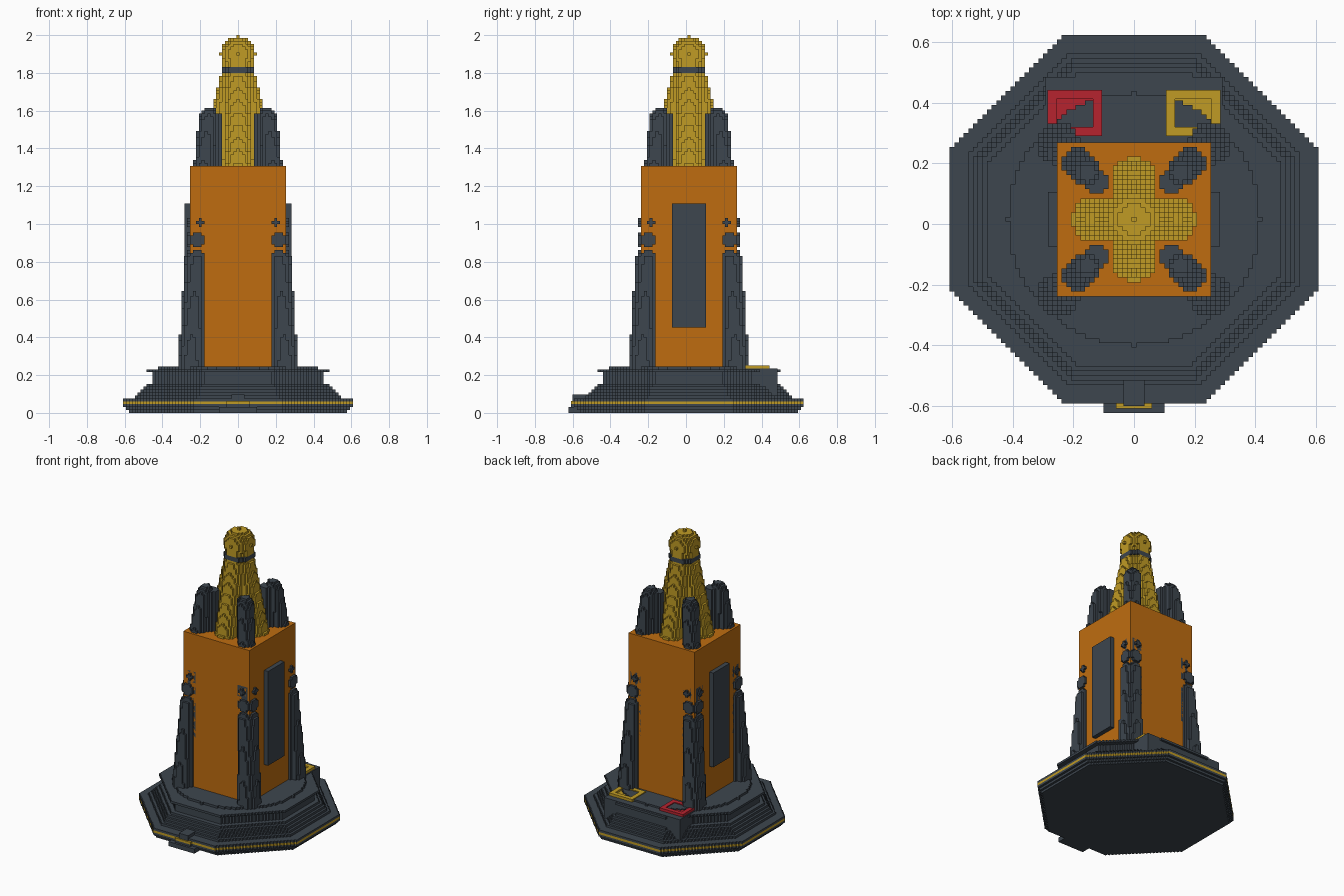
import bpy
import bmesh
from math import hypot

old = bpy.data.objects.get("Cube")
if old:
    bpy.data.objects.remove(old, do_unlink=True)

V = 2 / 130      # block size
SHIFT = V        # tower axis sits one block behind the origin


def material(name, rgb):
    m = bpy.data.materials.new(name)
    m.use_nodes = True
    m.diffuse_color = (*rgb, 1)
    m.node_tree.nodes["Principled BSDF"].inputs["Base Color"].default_value = (*rgb, 1)
    return m


SLATE = material("slate", (0.047, 0.061, 0.077))
ORANGE = material("orange", (0.52, 0.152, 0.005))
GOLD = material("gold", (0.53, 0.33, 0.018))
RED = material("red", (0.47, 0.017, 0.028))

# Each block side: outward step and its corners
SIDES = []
for axis in range(3):
    for sign in (1, -1):
        step = [0, 0, 0]
        step[axis] = sign
        ring = []
        for a, b in ((0, 0), (1, 0), (1, 1), (0, 1))[::sign]:
            corner = [0, 0, 0]
            corner[axis] = int(sign > 0)
            corner[(axis + 1) % 3] = a
            corner[(axis + 2) % 3] = b
            ring.append(corner)
        SIDES.append((step, ring))


def blocks(name, reach, layers, inside, mats, pick=lambda x, y, z: 0):
    """Fill every block that passes the test and keep only the outer skin."""
    span = range(-reach, reach + 1)
    cells = {(x, y, z) for z in range(*layers) for x in span for y in span
             if inside(x, y, z)}
    bm = bmesh.new()
    verts = {}

    def vert(p):
        if p not in verts:
            verts[p] = bm.verts.new(((p[0] - 0.5) * V, (p[1] - 0.5) * V + SHIFT, p[2] * V))
        return verts[p]

    for x, y, z in sorted(cells):
        for s, ring in SIDES:
            if (x + s[0], y + s[1], z + s[2]) not in cells:
                f = bm.faces.new([vert((x + c[0], y + c[1], z + c[2])) for c in ring])
                f.material_index = pick(x, y, z)
    mesh = bpy.data.meshes.new(name)
    bm.to_mesh(mesh)
    bm.free()
    for m in mats:
        mesh.materials.append(m)
    ob = bpy.data.objects.new(name, mesh)
    bpy.context.collection.objects.link(ob)
    return ob


def box(name, lo, hi, mat):
    bpy.ops.mesh.primitive_cube_add(size=1, location=[(a + b) / 2 for a, b in zip(lo, hi)])
    ob = bpy.context.object
    ob.name = name
    ob.scale = [b - a for a, b in zip(lo, hi)]
    ob.data.materials.append(mat)


def octagon(x, y, r):
    return max(abs(x), abs(y)) <= r and abs(x) + abs(y) <= 1.41 * r


def lerp(a, b, z, z0, z1):
    return a + (b - a) * (z - z0) / (z1 - z0)


# Octagonal stepped plinth with a gold stripe and a round top
RADII = [37, 38, 39, 39, 39, 35, 34, 33, 32, 31, 29, 29, 29, 29, 31]


def plinth(x, y, z):
    if z == len(RADII):
        return hypot(x, y) <= 27
    return octagon(x, y, RADII[z])


blocks("plinth", 40, (0, 16), plinth, [SLATE, GOLD], lambda x, y, z: int(z == 3))

# Front step and the ridge leading up from it
box("front_step", (-0.1, -0.623, 0), (0.1, -0.55, 0.031), SLATE)
box("front_step_riser", (-0.06, -0.608, 0.031), (0.06, -0.55, 0.046), SLATE)
box("front_step_stripe", (-0.06, -0.608, 0.046), (0.06, -0.55, 0.062), GOLD)
box("front_ridge", (-0.035, -0.6, 0.062), (0.035, -0.44, 0.098), SLATE)

# Rear shelf with two framed pads
box("rear_shelf", (-0.292, 0.25, 0.07), (0.292, 0.485, 0.234), SLATE)
for name, x0, x1, mat in (("right_pad", -0.285, -0.105, RED), ("left_pad", 0.105, 0.285, GOLD)):
    y0, y1, z0, z1, w = 0.29, 0.442, 0.234, 0.252, 0.03
    box(name + "_floor", (x0, y0, z0), (x1, y1, z0 + 0.005), mat)
    for side, a, b in (("near", y0, y0 + w), ("far", y1 - w, y1)):
        box(f"{name}_{side}_rail", (x0, a, z0), (x1, b, z1), mat)
    for side, a, b in (("right", x0, x0 + w), ("left", x1 - w, x1)):
        box(f"{name}_{side}_rail", (a, y0 + w, z0), (b, y1 - w, z1), mat)

# Square tower body and its side panels
HALF = 16.5 * V
box("tower_body", (-HALF, SHIFT - HALF, 16 * V), (HALF, SHIFT + HALF, 85 * V), ORANGE)
for name, s in (("left_panel", 1), ("right_panel", -1)):
    xs = sorted((s * 0.24, s * 0.284))
    box(name, (xs[0], SHIFT - 0.09, 0.452), (xs[1], SHIFT + 0.09, 1.108), SLATE)


# Corner legs leaning inwards, with studs above them
def leg(x, y, z):
    c = lerp(16.3, 14, z, 16, 56)
    r = lerp(4.4, 4.0, z, 16, 56) - max(0, z - 53) * 0.4
    return hypot(x - c, y - c) <= r


def stud(x, y, z):
    big = (x - 14) ** 2 + (y - 14) ** 2 + (z - 59) ** 2 <= 14.4
    small = (x - 13) ** 2 + (y - 13) ** 2 + (z - 65) ** 2 <= 17.2
    return big or small


# Pillars on the tower roof: an outer leaning post and an inner rib
def pillar(x, y, z):
    c = lerp(11.9, 9.9, z, 85, 104)
    outer = hypot(x - c, y - c) <= 3.3 - max(0, z - 101) * 0.4
    return outer or (z < 103 and hypot(x - 8.3, y - 8.3) <= 2.8)


for side, sx in (("left", 1), ("right", -1)):
    for end, sy in (("front", -1), ("back", 1)):
        for part, layers, test in (("leg", (15, 57), leg), ("stud", (55, 70), stud),
                                   ("roof_pillar", (84, 105), pillar)):
            blocks(f"{end}_{side}_{part}", 21, layers,
                   lambda x, y, z: test(x * sx, y * sy, z), [SLATE])


# Gold spire: a round core with four leaning ribs
def spire(x, y, z):
    a, b = max(abs(x), abs(y)), min(abs(x), abs(y))
    c = lerp(8.5, 0.8, z, 84, 117)
    return hypot(a, b) <= 5.6 or hypot(a - c, b) <= 4.9


blocks("spire", 14, (84, 117), spire, [GOLD])

# Dark collar and domed cap
blocks("spire_collar", 7, (117, 119), lambda x, y, z: hypot(x, y) <= 5.9, [SLATE])


def cap(x, y, z):
    ball = x * x + y * y + (z - 123) ** 2 <= 36.5
    return ball or (z < 123 and hypot(x, y) <= 5.6)


blocks("spire_cap", 7, (119, 130), cap, [GOLD])
